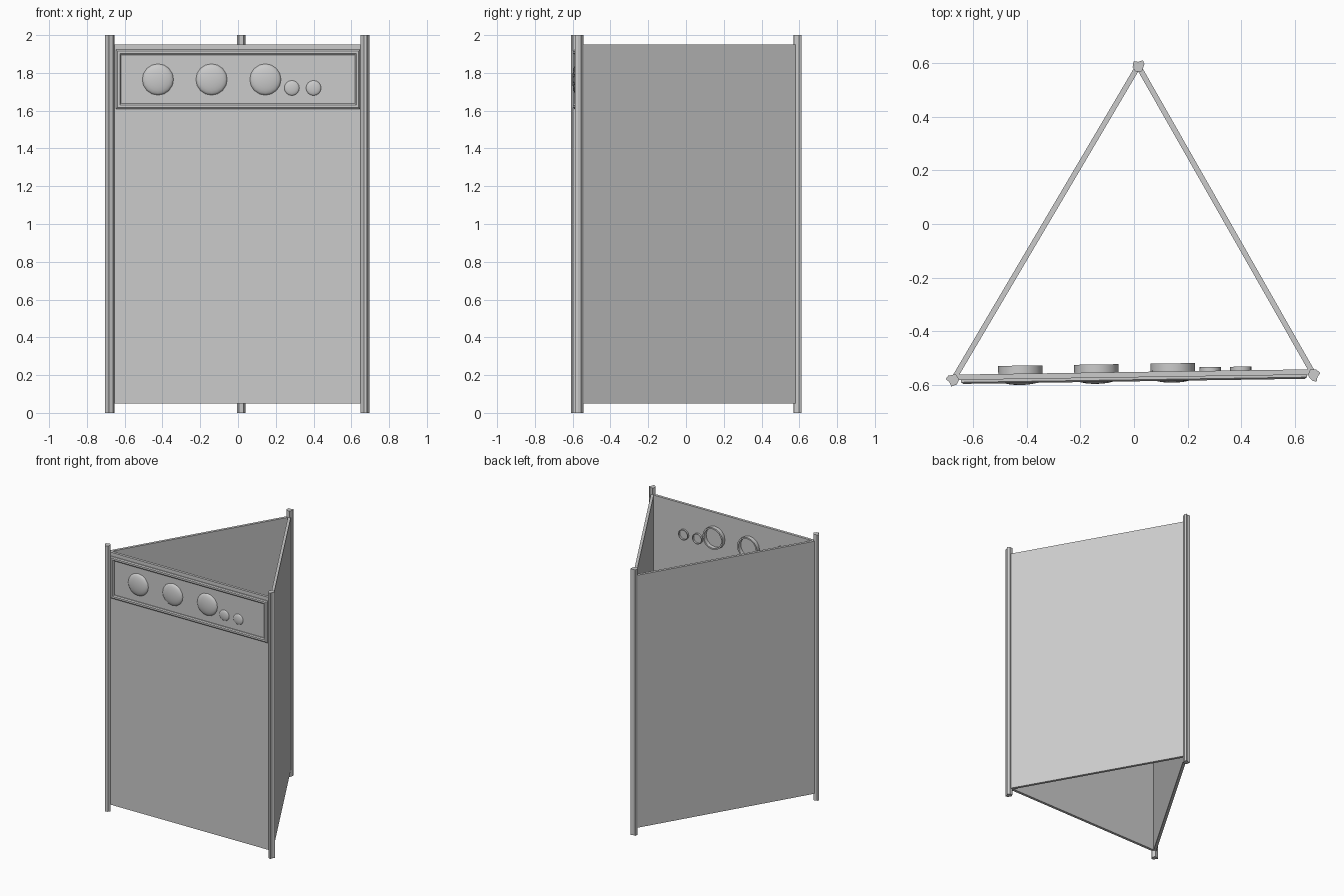
import bpy, bmesh, math
from mathutils import Vector, Matrix

old = bpy.data.objects.get("Cube")
if old:
    bpy.data.objects.remove(old, do_unlink=True)

grey = bpy.data.materials.new("light grey")
grey.use_nodes = True
grey.diffuse_color = (0.6, 0.6, 0.6, 1)
grey.node_tree.nodes["Principled BSDF"].inputs["Base Color"].default_value = (0.6, 0.6, 0.6, 1)


def add(name, bm, matrix=Matrix(), smooth=False):
    """Turn a bmesh into a named object."""
    bmesh.ops.recalc_face_normals(bm, faces=bm.faces)
    mesh = bpy.data.meshes.new(name)
    bm.to_mesh(mesh)
    bm.free()
    mesh.materials.append(grey)
    obj = bpy.data.objects.new(name, mesh)
    obj.matrix_world = matrix
    bpy.context.collection.objects.link(obj)
    if smooth:
        bpy.ops.object.select_all(action="DESELECT")
        obj.select_set(True)
        bpy.context.view_layer.objects.active = obj
        bpy.ops.object.shade_smooth_by_angle(angle=math.radians(40))
    return obj


def prism(name, outline, z0, z1):
    bm = bmesh.new()
    face = bm.faces.new([bm.verts.new((x, y, z0)) for x, y in outline])
    out = bmesh.ops.extrude_face_region(bm, geom=[face])
    top = [v for v in out["geom"] if isinstance(v, bmesh.types.BMVert)]
    bmesh.ops.translate(bm, verts=top, vec=(0, 0, z1 - z0))
    return add(name, bm)


def lathe(name, profile, matrix, steps):
    """Spin a (radius, depth) profile about the local y axis."""
    bm = bmesh.new()
    verts = [bm.verts.new((r, y, 0)) for r, y in profile]
    edges = [bm.edges.new(pair) for pair in zip(verts, verts[1:])]
    bmesh.ops.spin(bm, geom=verts + edges, cent=(0, 0, 0), axis=(0, 1, 0),
                   angle=math.tau, steps=steps)
    bmesh.ops.remove_doubles(bm, verts=bm.verts, dist=0.0005)
    return add(name, bm, matrix, smooth=True)


# Three corner poles with a shield-shaped section, wide side outward
left, right, back = Vector((0.672, -0.563)), Vector((-0.676, -0.583)), Vector((0.016, 0.59))
shield = [(-0.018, 0.018), (0, 0.016), (0.017, 0.022), (0.023, 0.008),
          (0.014, -0.019), (-0.01, -0.021), (-0.021, -0.004)]
for name, corner, turn in (("left_pole", left, -120), ("right_pole", right, 120), ("back_pole", back, 0)):
    spin = Matrix.Rotation(math.radians(turn), 2)
    prism(name, [corner + spin @ Vector(p) for p in shield], 0, 2)

# Three wall panels between the poles
for name, a, b in (("front_panel", right, left), ("left_panel", left, back), ("right_panel", back, right)):
    along = (b - a).normalized()
    side = Vector((-along.y, along.x)) * 0.01
    a, b = a + along * 0.012, b - along * 0.012
    if name == "front_panel":
        a, b = a + side, b + side
    prism(name, [a - side, b - side, b + side, a + side], 0.05, 1.95)

# Local frame of the front panel: y = 0 on its outer surface
slope = math.atan2(left.y - right.y, left.x - right.x)
mount = Matrix.Translation((0, -0.573, 0)) @ Matrix.Rotation(slope, 4, "Z")

# Raised frame around the control strip, with rounded bars
bm = bmesh.new()
section = [(0, 0.004), (0, -0.009), (0.007, -0.015), (0.02, -0.015), (0.027, -0.009), (0.027, 0.004)]
loops = []
for inset, y in section:
    x, z0, z1 = 0.646 - inset, 1.61 + inset, 1.923 - inset
    loops.append([bm.verts.new((px, y, pz)) for px, pz in ((-x, z0), (x, z0), (x, z1), (-x, z1))])
for i, loop in enumerate(loops):
    nxt = loops[(i + 1) % len(loops)]
    for k in range(4):
        bm.faces.new((loop[k], loop[(k + 1) % 4], nxt[(k + 1) % 4], nxt[k]))
add("strip_frame", bm, mount)

# Round dials: shallow dome in front, open rim behind the panel
for name, x, z, radius, rim in (("right_dial", -0.424, 1.765, 0.083, 0.05),
                                ("middle_dial", -0.14, 1.765, 0.083, 0.05),
                                ("left_dial", 0.145, 1.765, 0.083, 0.05),
                                ("small_inner_dial", 0.285, 1.72, 0.04, 0.034),
                                ("small_outer_dial", 0.4, 1.72, 0.04, 0.034)):
    place = mount @ Matrix.Translation((x, 0, z))
    steps = 16
    bulge = radius * 0.27
    dome = [(radius * math.cos(t), -bulge * math.sin(t)) for t in (i * math.pi / 12 for i in range(7))]
    lathe(name + "_dome", dome, place, steps)
    inner = radius * 0.87
    lathe(name + "_rim", [(radius, 0.015), (radius, rim), (inner, rim), (inner, 0.015)], place, steps)
